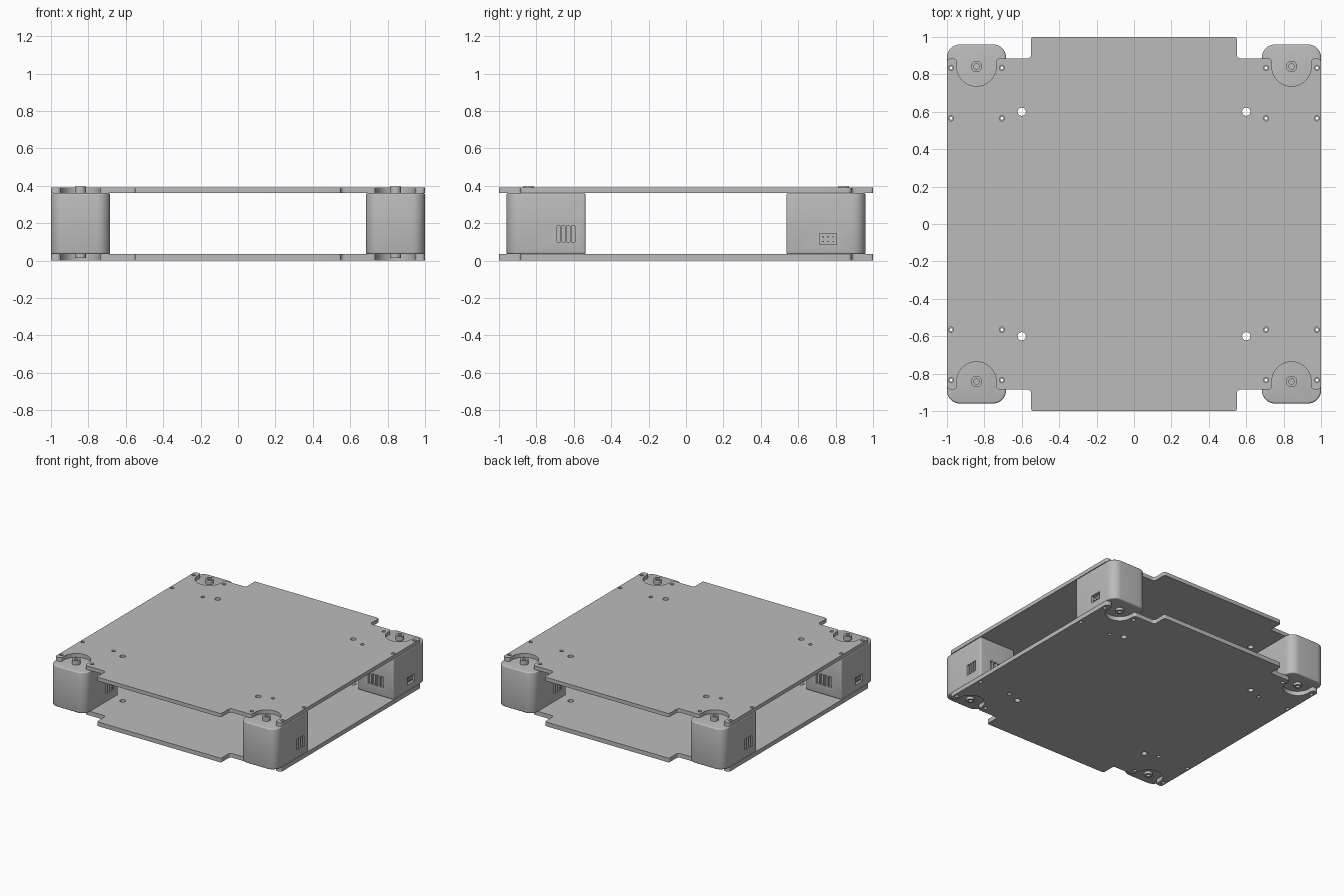
import bpy, bmesh, math
from mathutils import Vector, Matrix

cube = bpy.data.objects.get("Cube")
if cube:
    bpy.data.objects.remove(cube, do_unlink=True)

GREY = (0.5, 0.5, 0.5, 1)
grey = bpy.data.materials.new("light_grey")
grey.use_nodes = True
grey.diffuse_color = GREY
grey.node_tree.nodes["Principled BSDF"].inputs["Base Color"].default_value = GREY

PIVOT = 0.842          # horn axis of each motor
BOTTOM, TOP = 0.034, 0.361   # gap between the plates
HEIGHT = 0.391
parts = []


def fillet(corners, steps=8):
    """Round the right-angled corners (x, y, radius) of a closed outline."""
    out = []
    for i, (x, y, r) in enumerate(corners):
        p = Vector((x, y))
        u = (Vector(corners[i - 1][:2]) - p).normalized()
        v = (Vector(corners[(i + 1) % len(corners)][:2]) - p).normalized()
        c = p + r * (u + v)
        for k in range(steps + 1):
            a = math.pi / 2 * k / steps
            out.append(c - r * (v * math.cos(a) + u * math.sin(a)))
    return out


def circle(x, y, r, n=20):
    return [Vector((x + r * math.cos(math.tau * k / n),
                    y + r * math.sin(math.tau * k / n))) for k in range(n)]


def add(name, mesh):
    mesh.materials.clear()
    mesh.materials.append(grey)
    obj = bpy.data.objects.new(name, mesh)
    bpy.context.collection.objects.link(obj)
    parts.append(obj)
    return obj


def bake(obj):
    graph = bpy.context.evaluated_depsgraph_get()
    return bpy.data.meshes.new_from_object(obj.evaluated_get(graph))


def extrude_shape(name, loops, z0, z1):
    """Extrude an outline with holes, given as loops of points."""
    curve = bpy.data.curves.new(name, 'CURVE')
    curve.dimensions, curve.fill_mode = '2D', 'BOTH'
    curve.extrude = (z1 - z0) / 2
    for loop in loops:
        spline = curve.splines.new('POLY')
        spline.points.add(len(loop) - 1)
        for point, p in zip(spline.points, loop):
            point.co = (p.x, p.y, 0, 1)
        spline.use_cyclic_u = True
    temp = bpy.data.objects.new(name + "_curve", curve)
    bpy.context.collection.objects.link(temp)
    mesh = bake(temp)
    bpy.data.objects.remove(temp, do_unlink=True)
    mesh.transform(Matrix.Translation((0, 0, (z0 + z1) / 2)))
    bm = bmesh.new()
    bm.from_mesh(mesh)
    bmesh.ops.remove_doubles(bm, verts=bm.verts, dist=1e-5)
    bmesh.ops.recalc_face_normals(bm, faces=bm.faces)
    bm.to_mesh(mesh)
    bm.free()
    return add(name, mesh)


def box(bm, centre, size):
    matrix = Matrix.Translation(centre) @ Matrix.Diagonal((*size, 1))
    bmesh.ops.create_cube(bm, size=1, matrix=matrix)


# Deck plates: one quarter of the outline, mirrored four ways
quarter = [(1, 0.885, 0.02), (0.947, 0.885, 0.02), (0.947, 0.737, 0.104),
           (0.737, 0.737, 0.104), (0.737, 0.885, 0.02), (0.55, 0.885, 0.02),
           (0.55, 1, 0.012)]
half = quarter + [(-x, y, r) for x, y, r in reversed(quarter)]
outline = half + [(x, -y, r) for x, y, r in reversed(half)]
loops = [fillet(outline)]
for sx in (1, -1):
    for sy in (1, -1):
        loops.append(circle(sx * 0.6, sy * 0.6, 0.022))
        for x in (0.706, 0.978):
            for y in (0.565, 0.835):
                loops.append(circle(sx * x, sy * y, 0.014, 16))
extrude_shape("bottom_plate", loops, 0, BOTTOM)
extrude_shape("top_plate", loops, TOP, HEIGHT)

# Motor housing, local origin on the horn axis
W, OUT, IN = 0.158, 0.118, -0.305
profile = fillet([(W, IN, 0.012), (W, OUT, 0.07), (-W, OUT, 0.07), (-W, IN, 0.012)])
bm = bmesh.new()
base = bm.faces.new([bm.verts.new((p.x, p.y, BOTTOM)) for p in profile])
raised = bmesh.ops.extrude_face_region(bm, geom=[base])["geom"]
bmesh.ops.translate(bm, vec=(0, 0, TOP - BOTTOM),
                    verts=[g for g in raised if isinstance(g, bmesh.types.BMVert)])
bmesh.ops.recalc_face_normals(bm, faces=bm.faces)
rims = [e for e in bm.edges if abs(e.verts[0].co.z - e.verts[1].co.z) < 1e-4]
bmesh.ops.bevel(bm, geom=rims, offset=0.01, segments=3, profile=0.5, affect='EDGES')
mesh = bpy.data.meshes.new("housing")
bm.to_mesh(mesh)
bm.free()
housing = add("housing", mesh)

# Recesses: side vents, end vents, connector socket and screw holes
bm = bmesh.new()
for k in range(4):
    step = (k - 1.5) * 0.026
    box(bm, (-W, -0.2 + step, 0.143), (0.04, 0.018, 0.085))
    box(bm, (step * 1.4, IN, 0.15), (0.026, 0.04, 0.085))
box(bm, (W, -0.082, 0.115), (0.04, 0.09, 0.058))
for x in (-0.136, 0.136):
    for y in (-0.277, -0.007):
        bmesh.ops.create_cone(bm, cap_ends=True, segments=12, radius1=0.008, radius2=0.008,
                              depth=0.6, matrix=Matrix.Translation((x, y, 0.2)))
mesh = bpy.data.meshes.new("recess_cutter")
bm.to_mesh(mesh)
bm.free()
cutter = add("recess_cutter", mesh)
cutter.hide_render = True
cut = housing.modifiers.new("recesses", 'BOOLEAN')
cut.operation, cut.solver, cut.object = 'DIFFERENCE', 'EXACT', cutter
body_mesh = bake(housing)
for temp in (housing, cutter):
    parts.remove(temp)
    bpy.data.objects.remove(temp, do_unlink=True)

# Connector pins in the socket
bm = bmesh.new()
for row in (0.102, 0.128):
    for k in (-1, 0, 1):
        box(bm, (W - 0.014, -0.082 + k * 0.026, row), (0.016, 0.007, 0.007))
pin_mesh = bpy.data.meshes.new("connector_pins")
bm.to_mesh(pin_mesh)
bm.free()

# Output horns above and below the housing
ring = [circle(0, 0, 0.03, 28), circle(0, 0, 0.015, 28)]
horns = [extrude_shape("upper_horn", ring, TOP - 0.003, HEIGHT + 0.005),
         extrude_shape("lower_horn", ring, 0.014, BOTTOM + 0.003)]
pieces = [("motor_housing", body_mesh), ("connector_pins", pin_mesh)]
for horn in horns:
    pieces.append((horn.name, horn.data))
    parts.remove(horn)
    bpy.data.objects.remove(horn, do_unlink=True)

# Four motors; the front pair is turned half round
for end, sy, turn in (("back", 1, 0), ("front", -1, math.pi)):
    for side, sx in (("left", 1), ("right", -1)):
        for name, mesh in pieces:
            obj = add(f"{end}_{side}_{name}", mesh)
            obj.location = (sx * PIVOT, sy * PIVOT, 0)
            obj.rotation_euler.z = turn

bpy.ops.object.select_all(action='DESELECT')
for obj in parts:
    obj.select_set(True)
bpy.context.view_layer.objects.active = parts[0]
bpy.ops.object.shade_smooth_by_angle(angle=math.radians(35))
